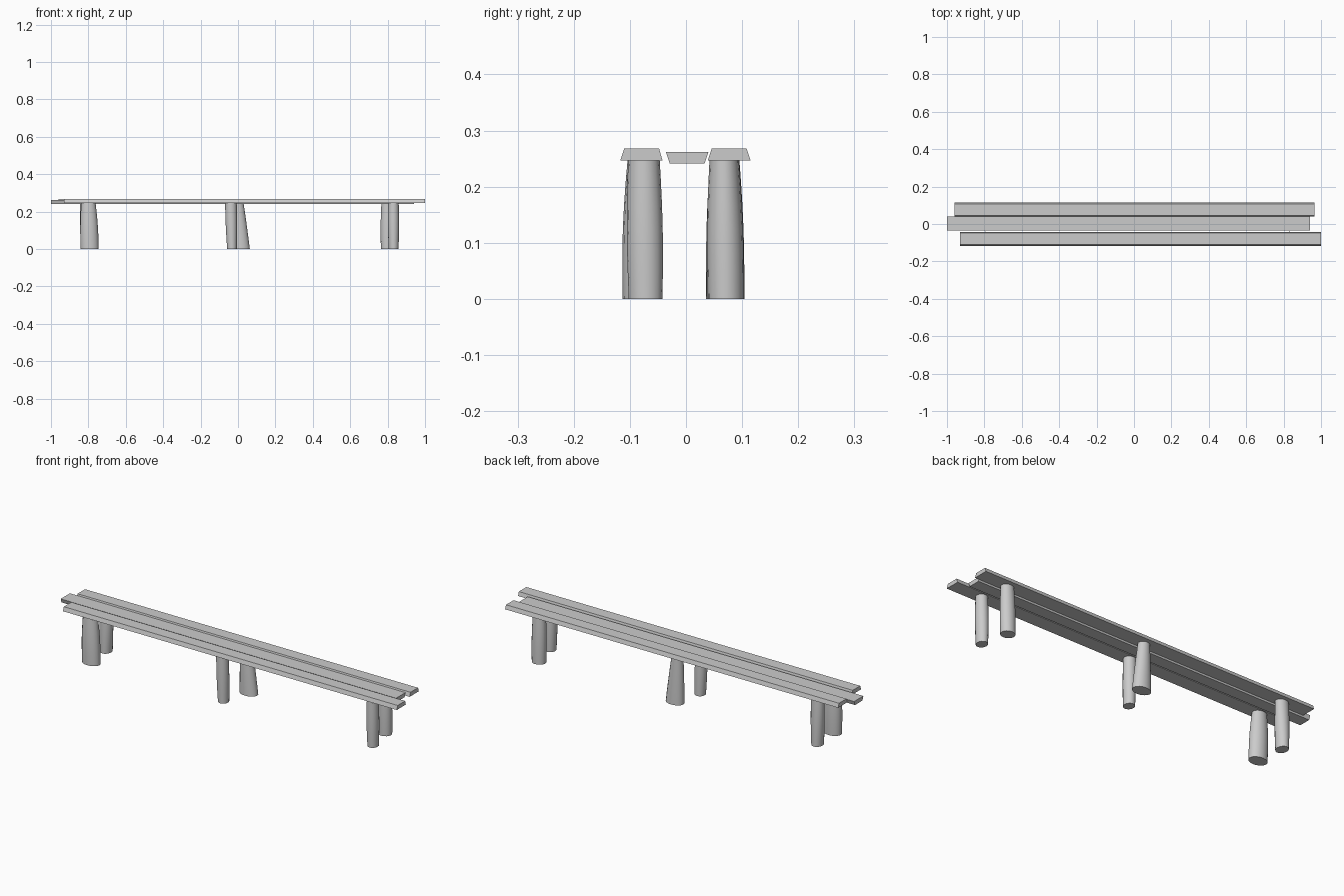
import bpy, bmesh, math

if "Cube" in bpy.data.objects:
    bpy.data.objects.remove(bpy.data.objects["Cube"])


def make_object(name, rings, smooth):
    """Skin a list of equal-length vertex rings and cap both ends."""
    bm = bmesh.new()
    loops = [[bm.verts.new(p) for p in ring] for ring in rings]
    n = len(loops[0])
    for a, b in zip(loops, loops[1:]):
        for i in range(n):
            j = (i + 1) % n
            bm.faces.new((a[i], a[j], b[j], b[i]))
    bm.faces.new(loops[0][::-1])
    bm.faces.new(loops[-1])
    bmesh.ops.recalc_face_normals(bm, faces=bm.faces[:])
    mesh = bpy.data.meshes.new(name)
    bm.to_mesh(mesh)
    bm.free()
    ob = bpy.data.objects.new(name, mesh)
    bpy.context.collection.objects.link(ob)
    if smooth:
        bpy.ops.object.select_all(action='DESELECT')
        ob.select_set(True)
        bpy.context.view_layer.objects.active = ob
        bpy.ops.object.shade_smooth_by_angle(angle=math.radians(40))
    return ob


def plank(name, x0, x1, bottom, top, z0, z1):
    """Board with a trapezoid cross-section running along x."""
    section = [(bottom[0], z0), (bottom[1], z0), (top[1], z1), (top[0], z1)]
    make_object(name, [[(x, y, z) for y, z in section] for x in (x0, x1)], False)


def leg(name, foot, head, foot_r, head_r, bulge=0.004, sides=16, height=0.25):
    """Slightly barrelled oval log, leaning from foot to head."""
    rings = []
    for k in range(7):
        t = k / 6
        cx, cy = (f + (h - f) * t for f, h in zip(foot, head))
        rx, ry = (f + (h - f) * t + bulge * math.sin(math.pi * t)
                  for f, h in zip(foot_r, head_r))
        rings.append([(cx + rx * math.cos(2 * math.pi * i / sides),
                       cy + ry * math.sin(2 * math.pi * i / sides),
                       height * t) for i in range(sides)])
    make_object(name, rings, True)


# Seat boards, the middle one turned upside down
plank("front_seat_plank", -0.93, 1.0, (-0.117, -0.042), (-0.11, -0.048), 0.247, 0.268)
plank("middle_seat_plank", -1.0, 0.94, (-0.029, 0.033), (-0.036, 0.040), 0.241, 0.262)
plank("back_seat_plank", -0.96, 0.965, (0.039, 0.115), (0.046, 0.108), 0.247, 0.268)

# Log legs: foot centre, head centre, foot radii, head radii
leg("left_front_leg", (-0.793, -0.078), (-0.80, -0.076), (0.048, 0.035), (0.038, 0.028))
leg("left_back_leg", (-0.81, 0.070), (-0.81, 0.069), (0.028, 0.034), (0.034, 0.026), 0.003)
leg("middle_front_leg", (-0.032, -0.073), (-0.038, -0.075), (0.026, 0.029), (0.031, 0.028), 0.002)
leg("middle_back_leg", (0.014, 0.070), (0.0, 0.069), (0.049, 0.034), (0.029, 0.025), 0.001)
leg("right_front_leg", (0.832, -0.072), (0.831, -0.075), (0.026, 0.030), (0.028, 0.028), 0.003)
leg("right_back_leg", (0.80, 0.071), (0.80, 0.068), (0.036, 0.032), (0.033, 0.026), 0.003)
